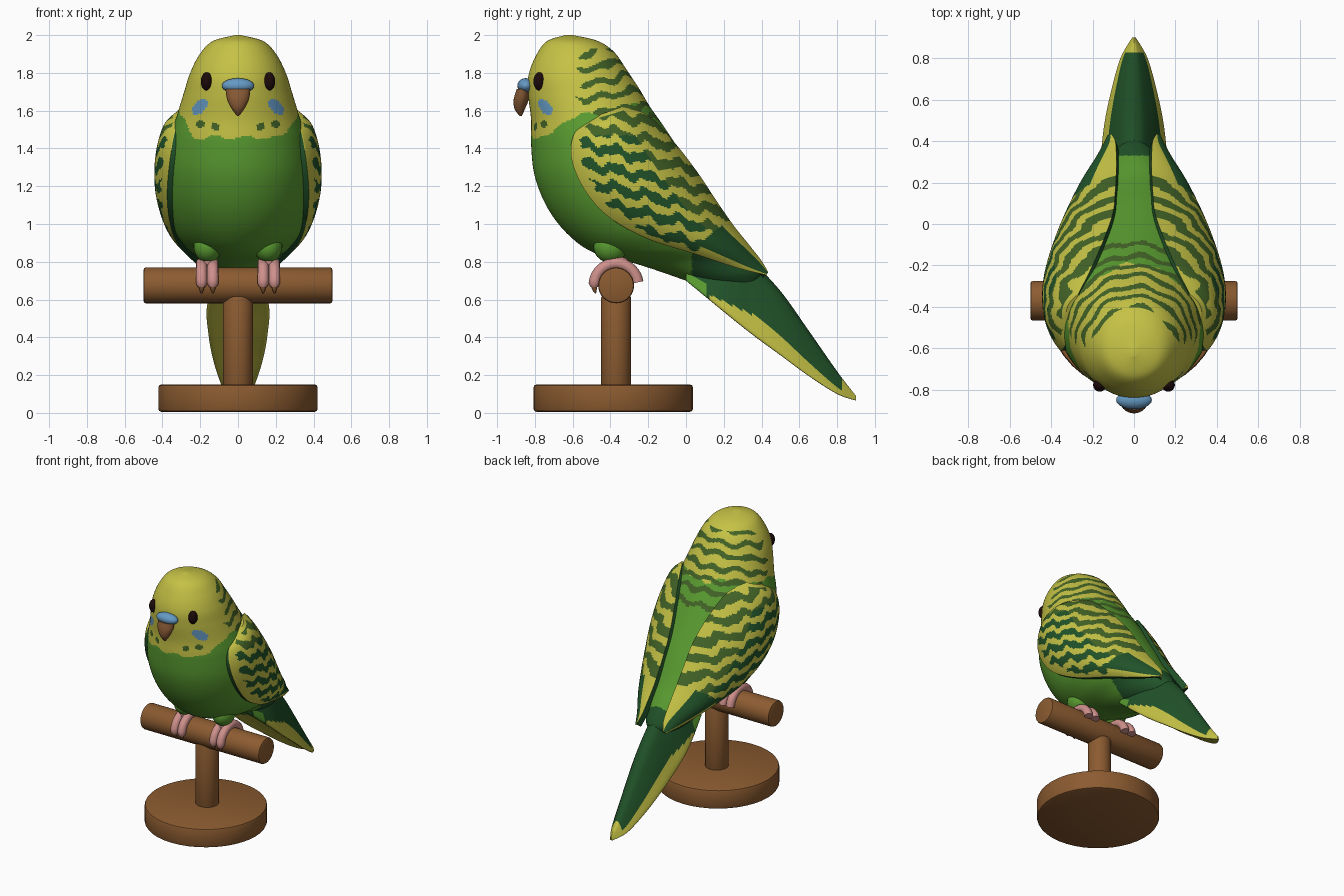
import bpy, bmesh, math
from mathutils import Matrix, Vector

if "Cube" in bpy.data.objects:
    bpy.data.objects.remove(bpy.data.objects["Cube"])

COLOURS = {
    "yellow": (0.56, 0.54, 0.06), "grass_green": (0.10, 0.33, 0.03),
    "dark_green": (0.015, 0.085, 0.022), "olive_stripe": (0.055, 0.125, 0.02),
    "blue": (0.13, 0.32, 0.55), "wood_brown": (0.26, 0.105, 0.03),
    "beak_brown": (0.24, 0.10, 0.035), "pink": (0.62, 0.28, 0.26),
    "eye_black": (0.012, 0.003, 0.003)}
MATS, INDEX = [], {}
for i, (k, c) in enumerate(COLOURS.items()):
    m = bpy.data.materials.new(k)
    m.diffuse_color = (*c, 1)
    m.use_nodes = True
    m.node_tree.nodes["Principled BSDF"].inputs["Base Color"].default_value = m.diffuse_color
    MATS.append(m)
    INDEX[k] = i


def finish(name, bm, rule, angle=40):
    """Turn a bmesh into a shaded object; rule is a colour name or None (already set)."""
    bmesh.ops.recalc_face_normals(bm, faces=bm.faces)
    me = bpy.data.meshes.new(name)
    if rule:
        for f in bm.faces:
            f.material_index = INDEX[rule]
    bm.to_mesh(me)
    bm.free()
    for m in MATS:
        me.materials.append(m)
    ob = bpy.data.objects.new(name, me)
    bpy.context.collection.objects.link(ob)
    bpy.ops.object.select_all(action='DESELECT')
    ob.select_set(True)
    bpy.context.view_layer.objects.active = ob
    bpy.ops.object.shade_smooth_by_angle(angle=math.radians(angle))
    return ob


def spline(stations, sub):
    """Catmull-Rom interpolation of equal-length tuples."""
    out, n = [], len(stations)
    for i in range(n - 1):
        a, b, c, d = (stations[min(max(i + k, 0), n - 1)] for k in (-1, 0, 1, 2))
        for s in range(sub):
            t = s / sub
            out.append([0.5 * (2 * q + (r - p) * t + (2 * p - 5 * q + 4 * r - e) * t * t
                        + (3 * q - p - 3 * r + e) * t ** 3) for p, q, r, e in zip(a, b, c, d)])
    return out + [list(stations[-1])]


def loft(name, rings, rule, angle=40):
    """Skin closed rings; rule is a colour name or f(centre, ring, point)."""
    bm = bmesh.new()
    rows = [[bm.verts.new(p) for p in r] for r in rings]
    n = len(rows[0])
    for i in range(len(rows) - 1):
        for j in range(n):
            k = (j + 1) % n
            f = bm.faces.new((rows[i][j], rows[i][k], rows[i + 1][k], rows[i + 1][j]))
            if callable(rule):
                f.material_index = INDEX[rule(f.calc_center_median(), i, j)]
    for r, i in ((rows[0], 0), (rows[-1], len(rows) - 2)):
        f = bm.faces.new(r)
        if callable(rule):
            f.material_index = INDEX[rule(f.calc_center_median(), i, 0)]
    return finish(name, bm, None if callable(rule) else rule, angle)


def ellipsoid(name, loc, radii, colour):
    bm = bmesh.new()
    bmesh.ops.create_uvsphere(bm, u_segments=24, v_segments=14, radius=1,
                              matrix=Matrix.Translation(loc) @ Matrix.Diagonal((*radii, 1)))
    return finish(name, bm, colour)


def cylinder(name, loc, radius, depth, axis='Z', seg=32, bevel=0.012):
    bm = bmesh.new()
    rot = Matrix.Rotation(math.pi / 2, 4, 'Y') if axis == 'X' else Matrix.Identity(4)
    bmesh.ops.create_cone(bm, cap_ends=True, segments=seg, radius1=radius, radius2=radius,
                          depth=depth, matrix=Matrix.Translation(loc) @ rot)
    rim = [e for e in bm.edges if any(len(f.verts) > 4 for f in e.link_faces)]
    bmesh.ops.bevel(bm, geom=rim, offset=bevel, segments=2, affect='EDGES', profile=0.5)
    return finish(name, bm, "wood_brown")


# Head and body: front (y, z), back (y, z), half width
BODY = [(-.64, 2.0, -.60, 2.0, .015), (-.74, 1.965, -.47, 1.97, .135), (-.80, 1.88, -.38, 1.91, .205),
        (-.835, 1.78, -.31, 1.81, .255), (-.835, 1.68, -.25, 1.72, .285), (-.82, 1.55, -.19, 1.62, .32),
        (-.82, 1.42, -.12, 1.52, .355), (-.80, 1.25, 0, 1.34, .385), (-.73, 1.08, .12, 1.16, .38),
        (-.62, .94, .22, 1.0, .34), (-.48, .845, .30, .90, .27), (-.25, .785, .36, .82, .19),
        (0, .70, .40, .75, .14), (.10, .66, .40, .70, .10)]


def body_colour(c, i, j):
    x, y, z = abs(c.x), c.y, c.z
    k = min(max((y + .80) / .25, 0), 1)
    wave = .012 * math.sin(c.x * 38) + .01 * math.sin(y * 45)
    stripe = ((z - .25 * y + wave) / .088) % 1 < .42
    if z > 1.45 + .14 * k * k * (3 - 2 * k) + .04 * (y > -.3) + wave:
        dx, dz = x - .203, z - 1.62                      # cheek patch, throat spots
        if y < -.5 and (((.66 * dx - .75 * dz) / .05) ** 2 + ((.75 * dx + .66 * dz) / .03) ** 2) < 1:
            return "blue"
        if y < -.5 and any(math.hypot(x - a, z - b) < .021 for a, b in ((.12, 1.515), (.2, 1.53))):
            return "olive_stripe"
        edge = -.56 + .03 * math.sin(z * 40)
        return "olive_stripe" if y > edge and z < 1.93 and stripe else "yellow"
    if y > -.3 and z > 1.45 and stripe:
        return "olive_stripe"
    if y > .33 or (y > .03 and x > .09 and z < .9):
        return "dark_green"
    return "grass_green"


rings = []
for fy, fz, by, bz, w in spline(BODY, 15):
    ring = []
    for j in range(144):
        a = 2 * math.pi * j / 144
        s = (1 - math.cos(a)) / 2
        ring.append((math.sin(a) * w, fy + (by - fy) * s, fz + (bz - fz) * s))
    rings.append(ring)
loft("body", rings, body_colour, 60)

# Tail: y, top z, bottom z, half width; roof-shaped section
TAIL = [(0, .88, .70, .13), (.2, .90, .535, .165), (.35, .80, .415, .158), (.5, .645, .305, .14),
        (.65, .435, .195, .108), (.8, .22, .10, .065), (.9, .09, .065, .008)]
HALF = spline([(0, 1), (.3, .9), (.6, .62), (.85, .3), (1, .06), (.88, 0), (.4, .06), (0, .1)], 6)
SECTION = HALF + [(-x, h) for x, h in HALF[-2:0:-1]]


def tail_colour(c, i, j):
    h = SECTION[j][1]
    low = h < .34 or len(HALF) * .62 < j < len(SECTION) - len(HALF) * .62
    if c.y > .83 or (low and c.y > .12 and h < .34 * min(1, c.y / .4)):
        return "yellow"
    return "grass_green" if c.y < .1 and h < .3 else "dark_green"


loft("tail", [[(x * w, y, b + (t - b) * h) for x, h in SECTION] for y, t, b, w in spline(TAIL, 14)],
     tail_colour, 50)

# Wings: lower edge (y, z), upper edge (y, z), x at lower edge, widest, upper edge
WING = [(-.48, 1.57, -.34, 1.62, .30, .325, .27), (-.59, 1.48, -.2, 1.575, .335, .395, .20),
        (-.605, 1.34, -.06, 1.43, .36, .435, .14), (-.53, 1.17, .06, 1.275, .375, .44, .10),
        (-.40, 1.03, .16, 1.125, .365, .41, .09), (-.20, .92, .25, .995, .335, .355, .085),
        (.05, .84, .33, .895, .275, .275, .085), (.28, .765, .40, .805, .19, .18, .09),
        (.425, .73, .435, .745, .13, .125, .11)]
N, SUB = 60, 16


def wing_colour(c, i, j):
    t = i / SUB
    if j >= N - 1:
        return "dark_green"                                # underside and rim
    s = j / (N - 1)
    if s < .09 + .02 * math.sin(t * 14) or t < .35:
        return "yellow"
    if t + 1.3 * (s - .5) > 5.4 or t > 6.3:                # long flight feathers
        return "yellow" if s < .3 or s > .87 else "dark_green"
    wave = .016 * math.sin(c.y * 38) + .008 * math.sin(c.y * 83 + c.z * 20)
    if ((c.z + .22 * c.y + wave) / .098) % 1 < .54:
        return "olive_stripe" if s > .68 or c.z > 1.47 else "dark_green"
    return "yellow"


for side, label in ((1, "right"), (-1, "left")):
    rings = []
    for fy, fz, by, bz, xf, xm, xb in spline(WING, SUB):
        outer, inner = [], []
        for j in range(N):
            s = j / (N - 1)
            q = (xf * xf * (s - .4) * (s - 1) / .4 - xm * xm * s * (s - 1) / .24
                 + xb * xb * s * (s - .4) / .6)
            x, y, z = math.sqrt(max(q, .001)), fy + (by - fy) * s, fz + (bz - fz) * s
            outer.append((side * x, y, z))
            inner.append((side * x * .86, y - .03 * s, z - .03 * s))
        rings.append(outer + inner[::-1])
    loft(label + "_wing", rings, wing_colour, 50)

# Beak and the blue patch above it
BEAK = [(-.86, 1.715, .066, .036), (-.872, 1.66, .058, .04), (-.88, 1.61, .034, .028), (-.875, 1.572, .005, .006)]
loft("beak", [[(rx * math.sin(a), y - ry * math.cos(a), z)
               for a in (2 * math.pi * k / 24 for k in range(24))]
              for y, z, rx, ry in spline(BEAK, 6)], "beak_brown")
ellipsoid("nose_patch", (0, -.848, 1.732), (.086, .045, .04), "blue")


def tube(name, points, radii, colour):
    """Round tube along a path lying in a plane of constant x."""
    rings = []
    for i, p in enumerate(points):
        d = (points[min(i + 1, len(points) - 1)] - points[max(i - 1, 0)]).normalized()
        n = Vector((1, 0, 0)).cross(d)
        rings.append([p + radii[i] * (Vector((1, 0, 0)) * math.cos(a) + n * math.sin(a))
                      for a in (2 * math.pi * k / 12 for k in range(12))])
    loft(name, rings, colour)


# Eyes, thighs, toes and claws
PY, PZ = -.37, .675


def arc(x, a0, a1, n, r=.116):
    return [Vector((x, PY + r * math.cos(a), PZ + r * math.sin(a)))
            for a in (math.radians(a0 + (a1 - a0) * k / n) for k in range(n + 1))]


for side, label in ((1, "right"), (-1, "left")):
    ellipsoid(label + "_eye", (side * .165, -.776, 1.755), (.032, .032, .048), "eye_black")
    ellipsoid(label + "_thigh", (side * .16, -.40, .88), (.075, .09, .085), "grass_green")
    ellipsoid(label + "_foot", (side * .163, -.37, .795), (.058, .07, .035), "pink")
    for k, dx in enumerate((-.03, .03)):
        x = side * (.163 + dx)
        tube(f"{label}_toe_{k}", arc(x, 8, 184, 20), [.03] * 20 + [.02], "pink")
        tube(f"{label}_claw_{k}", arc(x, 182, 202, 4), [.016, .014, .011, .007, .002], "beak_brown")

# Perch stand
cylinder("perch_bar", (0, PY, PZ), .095, 1.0, 'X')
cylinder("perch_post", (0, PY, .37), .08, .5)
cylinder("perch_base", (0, -.385, .078), .422, .144, seg=40, bevel=.015)
